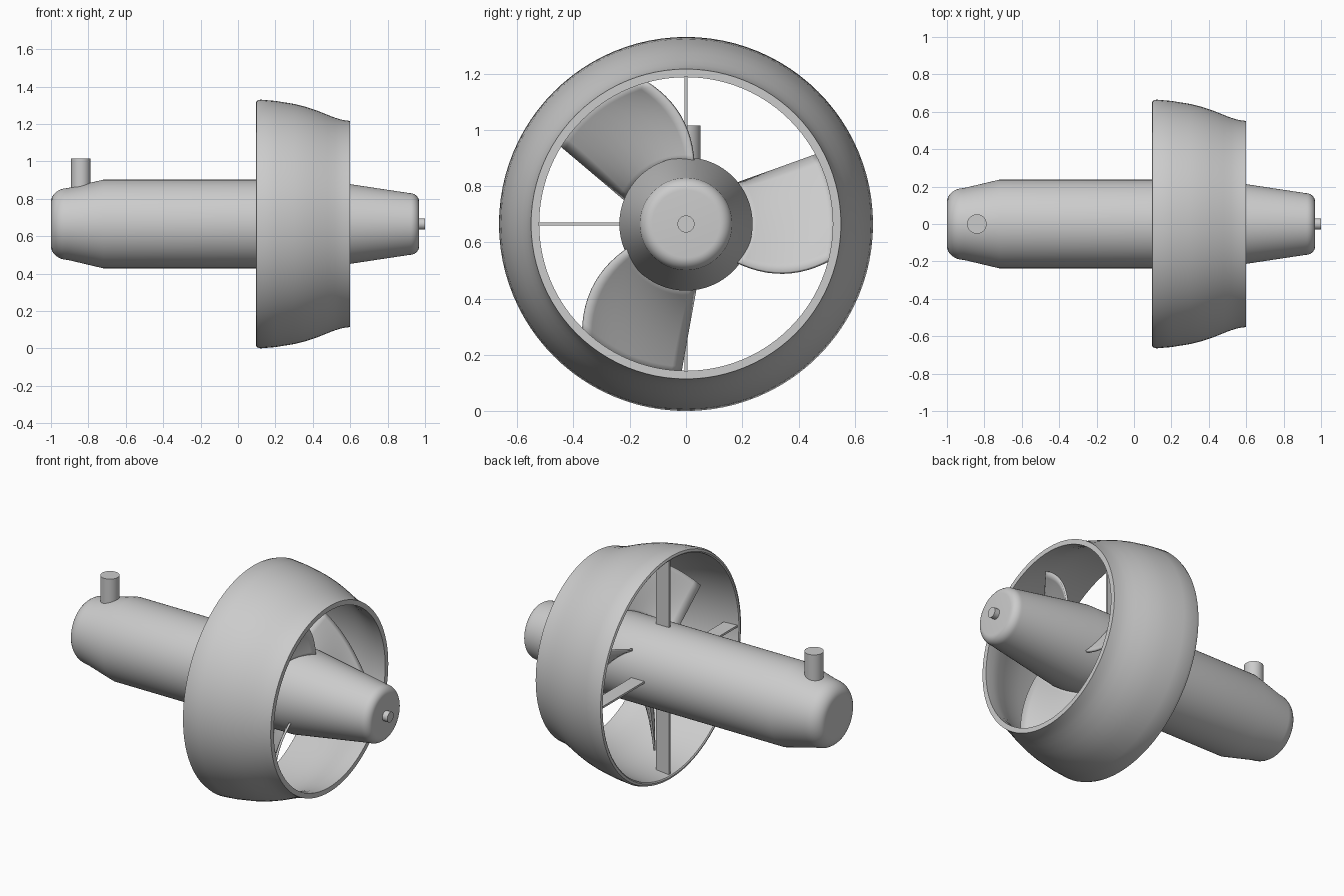
import bpy, bmesh
from math import sin, cos, pi, radians
from mathutils import Vector

AXIS_Z = 0.665
SEGMENTS = 96

cube = bpy.data.objects.get("Cube")
if cube:
    bpy.data.objects.remove(cube, do_unlink=True)

grey = bpy.data.materials.new("plain_grey")
grey.use_nodes = True
colour = (0.6, 0.6, 0.6, 1)
grey.diffuse_color = colour
grey.node_tree.nodes["Principled BSDF"].inputs["Base Color"].default_value = colour


def finish(name, bm, angle=35):
    """Turn a bmesh into a smooth shaded object on the thruster axis."""
    bmesh.ops.recalc_face_normals(bm, faces=bm.faces)
    mesh = bpy.data.meshes.new(name)
    bm.to_mesh(mesh)
    bm.free()
    mesh.materials.append(grey)
    obj = bpy.data.objects.new(name, mesh)
    obj.location.z = AXIS_Z
    bpy.context.collection.objects.link(obj)
    bpy.ops.object.select_all(action='DESELECT')
    obj.select_set(True)
    bpy.context.view_layer.objects.active = obj
    bpy.ops.object.shade_smooth_by_angle(angle=radians(angle))
    return obj


def lathe(name, profile, closed=False):
    """Revolve (x, radius) points about the x axis; open profiles get end caps."""
    bm = bmesh.new()
    rings = [[bm.verts.new((x, r * cos(2 * pi * i / SEGMENTS), r * sin(2 * pi * i / SEGMENTS)))
              for i in range(SEGMENTS)] for x, r in profile]
    pairs = list(zip(rings, rings[1:]))
    if closed:
        pairs.append((rings[-1], rings[0]))
    else:
        bm.faces.new(rings[0])
        bm.faces.new(rings[-1])
    for a, b in pairs:
        for i in range(SEGMENTS):
            j = (i + 1) % SEGMENTS
            bm.faces.new((a[i], a[j], b[j], b[i]))
    return finish(name, bm)


def fillet(x, r, size_x, size_r, steps=8):
    """Quarter ellipse from the flat end at x out to the side wall radius r."""
    return [(x + size_x * (1 - cos(t)), r - size_r * (1 - sin(t)))
            for t in (pi / 2 * i / steps for i in range(steps + 1))]


# Motor body with a rounded rear and a short taper
lathe("motor_body", fillet(-1, 0.192, 0.09, 0.075) + [(-0.72, 0.237), (0.22, 0.237)])

# Tapered propeller hub with a rounded nose, and its shaft tip
lathe("propeller_hub", [(0.22, 0.237), (0.44, 0.237)] + fillet(0.968, 0.165, -0.05, 0.045)[::-1])
lathe("shaft_tip", [(0.94, 0.03), (1.0, 0.03)])

# Duct ring: outer curve, then inner curve back to the rounded lip
outer = [(0.095, 0.645), (0.1, 0.658), (0.12, 0.665), (0.2, 0.658), (0.3, 0.642), (0.36, 0.627),
         (0.42, 0.607), (0.48, 0.583), (0.52, 0.568), (0.56, 0.556), (0.6, 0.551)]
inner = [(0.6, 0.522), (0.55, 0.526), (0.5, 0.54), (0.44, 0.565), (0.38, 0.588), (0.3, 0.61),
         (0.2, 0.627), (0.12, 0.635), (0.1, 0.638)]
lathe("duct_ring", outer + inner, closed=True)

# Cable gland standing on the rear of the body
bm = bmesh.new()
bmesh.ops.create_cone(bm, cap_ends=True, segments=48, radius1=0.052, radius2=0.052, depth=0.25)
bmesh.ops.translate(bm, verts=bm.verts, vec=(-0.84, 0, 0.225))
finish("cable_gland", bm)

# Four thin struts between body and duct
for i, side in enumerate(("left", "top", "right", "bottom")):
    bm = bmesh.new()
    bmesh.ops.create_cube(bm, size=1)
    for v in bm.verts:
        x, r, t = 0.15 + v.co.x * 0.085, 0.425 + v.co.y * 0.42, v.co.z * 0.012
        a = i * pi / 2
        v.co = (x, r * cos(a) - t * sin(a), r * sin(a) + t * cos(a))
    finish("strut_" + side, bm)


def blade(name, turn):
    """Pitched blade with a straight leading edge and a curved trailing edge."""
    bm = bmesh.new()
    lead_root, lead_tip = Vector((0.18, 0.142)), Vector((0.47, 0.248))
    trail = [Vector(p) for p in ((0.17, -0.13), (0.345, -0.22), (0.515, -0.125))]
    rows, cols = 12, 10
    grid = []
    for i in range(rows + 1):
        u = i / rows
        lead = lead_root.lerp(lead_tip, u)
        back = trail[0].lerp(trail[1], u).lerp(trail[1].lerp(trail[2], u), u)
        row = []
        for j in range(cols + 1):
            w = j / cols
            p = lead.lerp(back, w)
            # Keep a round sweep between the edges
            p *= (lead.length * (1 - w) + back.length * w) / p.length
            x = 0.22 + 0.27 * w + 0.12 * w * (1 - w) * (1 - u)
            row.append(bm.verts.new((x, p.x * cos(turn) - p.y * sin(turn),
                                     p.x * sin(turn) + p.y * cos(turn))))
        grid.append(row)
    for a, b in zip(grid, grid[1:]):
        for j in range(cols):
            bm.faces.new((a[j], a[j + 1], b[j + 1], b[j]))
    obj = finish(name, bm)
    solid = obj.modifiers.new("thickness", 'SOLIDIFY')
    solid.thickness = 0.012
    solid.offset = 0


for i in range(3):
    blade("propeller_blade_%d" % (i + 1), i * 2 * pi / 3)
